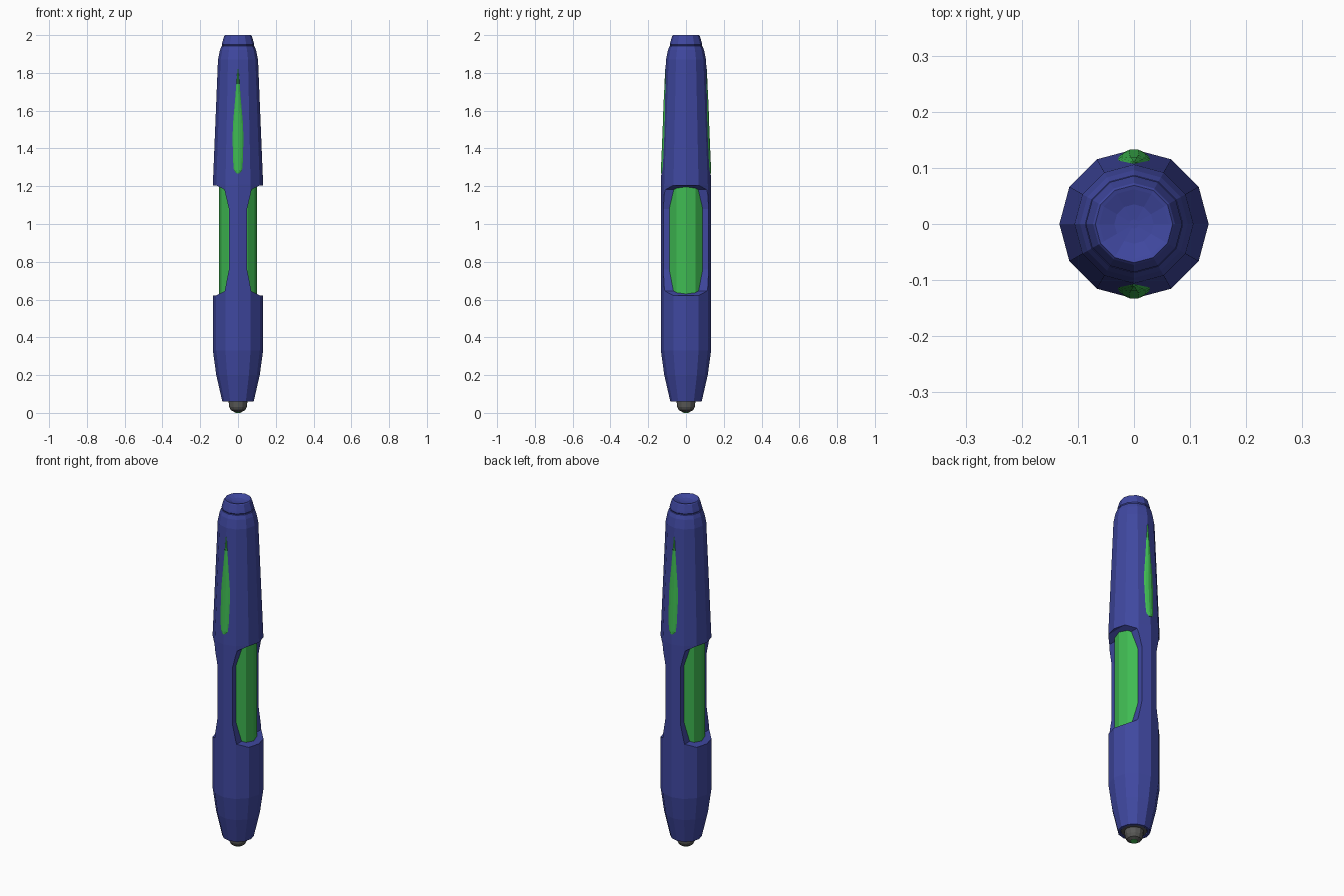
import bpy
import bmesh
from math import sin, cos, pi

if "Cube" in bpy.data.objects:
    bpy.data.objects.remove(bpy.data.objects["Cube"])


def material(name, rgb):
    m = bpy.data.materials.new(name)
    m.use_nodes = True
    m.diffuse_color = (*rgb, 1)
    m.node_tree.nodes["Principled BSDF"].inputs["Base Color"].default_value = (*rgb, 1)
    return m


BLUE = material("deep blue", (0.05, 0.064, 0.35))
GREEN = material("bright green", (0.05, 0.5, 0.085))
GREY = material("dark grey", (0.1, 0.1, 0.095))


def finish(bm, name, mat):
    bmesh.ops.recalc_face_normals(bm, faces=bm.faces)
    mesh = bpy.data.meshes.new(name)
    bm.to_mesh(mesh)
    bm.free()
    mesh.materials.append(mat)
    obj = bpy.data.objects.new(name, mesh)
    bpy.context.collection.objects.link(obj)
    return obj


def loft(bm, rings):
    """Join closed rings of points and cap both ends."""
    rows = [[bm.verts.new(p) for p in ring] for ring in rings]
    for a, b in zip(rows, rows[1:]):
        for i in range(len(a)):
            j = (i + 1) % len(a)
            bm.faces.new((a[i], a[j], b[j], b[i]))
    bm.faces.new(rows[0])
    bm.faces.new(rows[-1])


def turned(name, profile, mat, sides=12):
    """Faceted solid of revolution from (radius, z) pairs."""
    bm = bmesh.new()
    loft(bm, [[(r * cos(2 * pi * i / sides), r * sin(2 * pi * i / sides), z)
               for i in range(sides)] for r, z in profile])
    return finish(bm, name, mat)


# Outer barrel with recessed nose, grooved neck and dished cap
body = turned("barrel", [
    (0.066, 0.075), (0.070, 0.06), (0.083, 0.06), (0.115, 0.2), (0.133, 0.33),
    (0.133, 1.21), (0.106, 1.87), (0.096, 1.92), (0.087, 1.942),
    (0.083, 1.944), (0.086, 1.95), (0.083, 1.962), (0.073, 1.995),
    (0.069, 2.0), (0.062, 1.998), (0.035, 1.988), (0.008, 1.985)], BLUE)

# Side windows cut through the barrel, leaving a waisted strip front and back
half = [(0.2, 1.205), (0.115, 1.205), (0.072, 1.182), (0.048, 1.08),
        (0.048, 0.76), (0.07, 0.645), (0.115, 0.622), (0.2, 0.622)]
for side in (-1, 1):
    bm = bmesh.new()
    loft(bm, [[(side * x, y, z) for x, z in half] for y in (-0.3, 0.3)])
    cutter = finish(bm, "window_cutter", BLUE)
    cutter.hide_render = True
    mod = body.modifiers.new("window", "BOOLEAN")
    mod.operation = "DIFFERENCE"
    mod.solver = "EXACT"
    mod.object = cutter
    bpy.context.view_layer.objects.active = body
    bpy.ops.object.modifier_apply(modifier=mod.name)
    bpy.data.objects.remove(cutter)

# Inner cartridge seen through the windows
turned("cartridge", [(0.1, 0.6), (0.1, 1.23)], GREEN)

# Nose tip and its small button
turned("tip", [(0.069, 0.072), (0.067, 0.064), (0.05, 0.062), (0.047, 0.032),
               (0.038, 0.014), (0.022, 0.006)], GREY)
turned("tip_button", [(0.02, 0.012), (0.018, 0.002), (0.012, 0.0)], GREEN)

# Teardrop inlays following the taper of the upper barrel
outline = [(1.268, 0.008), (1.285, 0.022), (1.33, 0.026), (1.45, 0.029),
           (1.53, 0.027), (1.63, 0.018), (1.74, 0.009), (1.82, 0.002)]
section = [(-1, 0), (-0.75, 0.6), (-0.3, 1), (0.3, 1), (0.75, 0.6), (1, 0)]
for name, side in (("front_inlay", -1), ("back_inlay", 1)):
    bm = bmesh.new()
    rings = []
    for z, w in outline:
        radius = 0.133 - (z - 1.21) * 0.041
        bulge = 0.005 if w > 0.01 else 0.003
        ring = [(u * w, side * (radius - 0.27 * abs(u) * w + bulge * h), z)
                for u, h in section]
        ring += [(w, side * (radius - 0.02), z), (-w, side * (radius - 0.02), z)]
        rings.append(ring)
    loft(bm, rings)
    finish(bm, name, GREEN)
